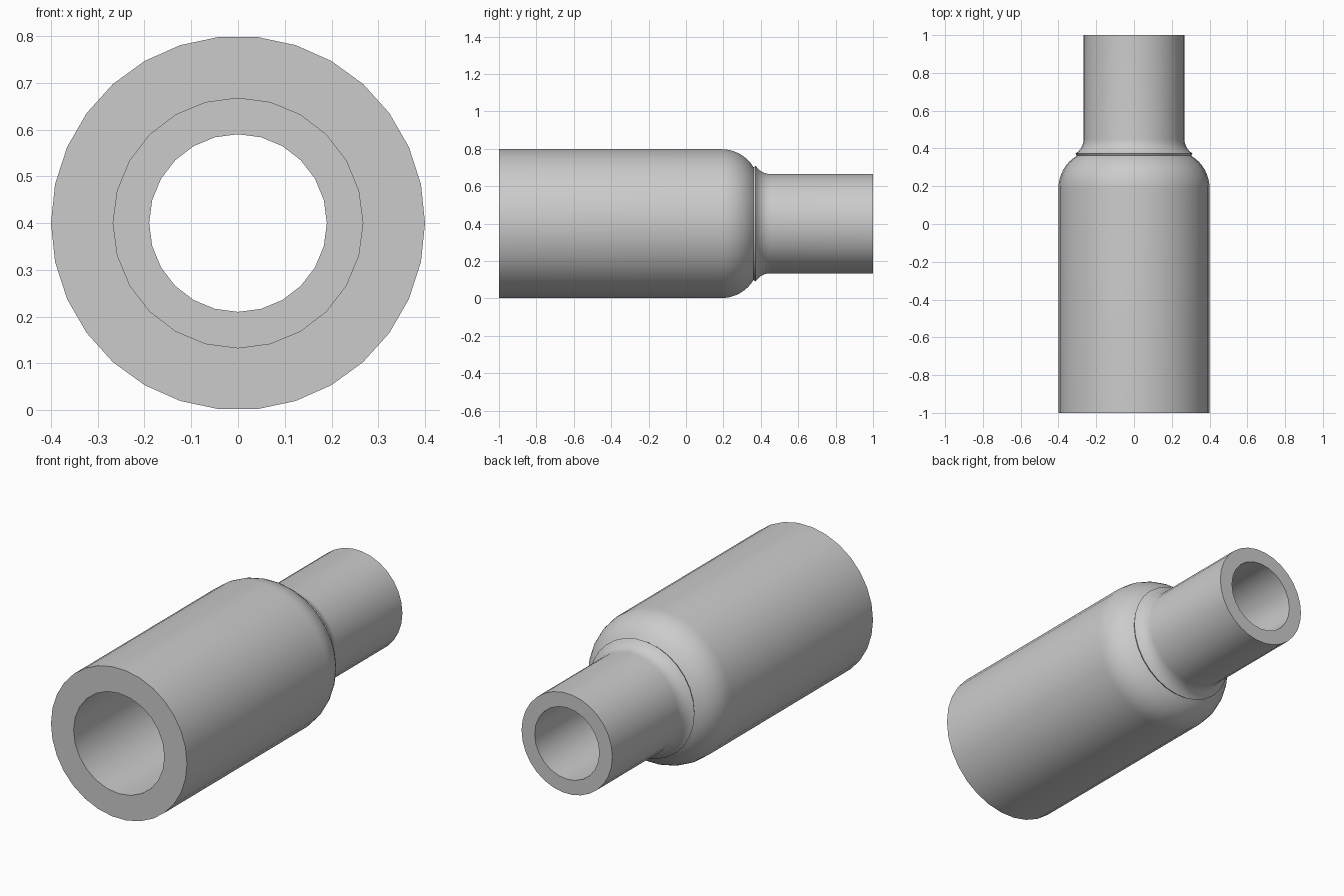
import bpy, bmesh
from math import sin, cos, tau, radians

if "Cube" in bpy.data.objects:
    bpy.data.objects.remove(bpy.data.objects["Cube"])

AXIS_Z = 0.4


def arc(cy, cr, rad, a0, a1, n):
    """Profile points (y, radius) along an arc, angles in degrees."""
    return [(cy + rad * cos(radians(a0 + (a1 - a0) * i / n)),
             cr + rad * sin(radians(a0 + (a1 - a0) * i / n))) for i in range(n + 1)]


def lathe(bm, profile, sides):
    """Open shell of revolution about the y direction."""
    rings = [[bm.verts.new((r * cos(tau * i / sides), y, AXIS_Z + r * sin(tau * i / sides)))
              for i in range(sides)] for y, r in profile]
    for a, b in zip(rings, rings[1:]):
        for i in range(sides):
            j = (i + 1) % sides
            bm.faces.new((a[i], a[j], b[j], b[i]))


bm = bmesh.new()

# Outer wall: wide barrel, rounded shoulder, concave fillet, narrow neck
shoulder = arc(0.19, 0.2, 0.2, 90, 31, 8)
fillet = arc(0.45, 0.357, 0.09, 211, 270, 6)
lathe(bm, [(-1, 0.4)] + shoulder + fillet + [(1, 0.267)], 30)

# Stepped bore: wide socket, flat step, narrow passage
lathe(bm, [(-1, 0.267), (0.2, 0.267), (0.2, 0.19), (1, 0.19)], 24)

# Flat annular end faces
for y in (-1, 1):
    rim = [e for e in bm.edges if e.is_boundary and all(abs(v.co.y - y) < 1e-5 for v in e.verts)]
    bmesh.ops.triangle_fill(bm, edges=rim, use_beauty=True, normal=(0, y, 0))

bmesh.ops.recalc_face_normals(bm, faces=bm.faces)
mesh = bpy.data.meshes.new("reducer_sleeve")
bm.to_mesh(mesh)
bm.free()
sleeve = bpy.data.objects.new("reducer_sleeve", mesh)
bpy.context.collection.objects.link(sleeve)

# Smooth walls with crisp rims
bpy.context.view_layer.objects.active = sleeve
sleeve.select_set(True)
bpy.ops.object.shade_smooth_by_angle(angle=radians(35))
